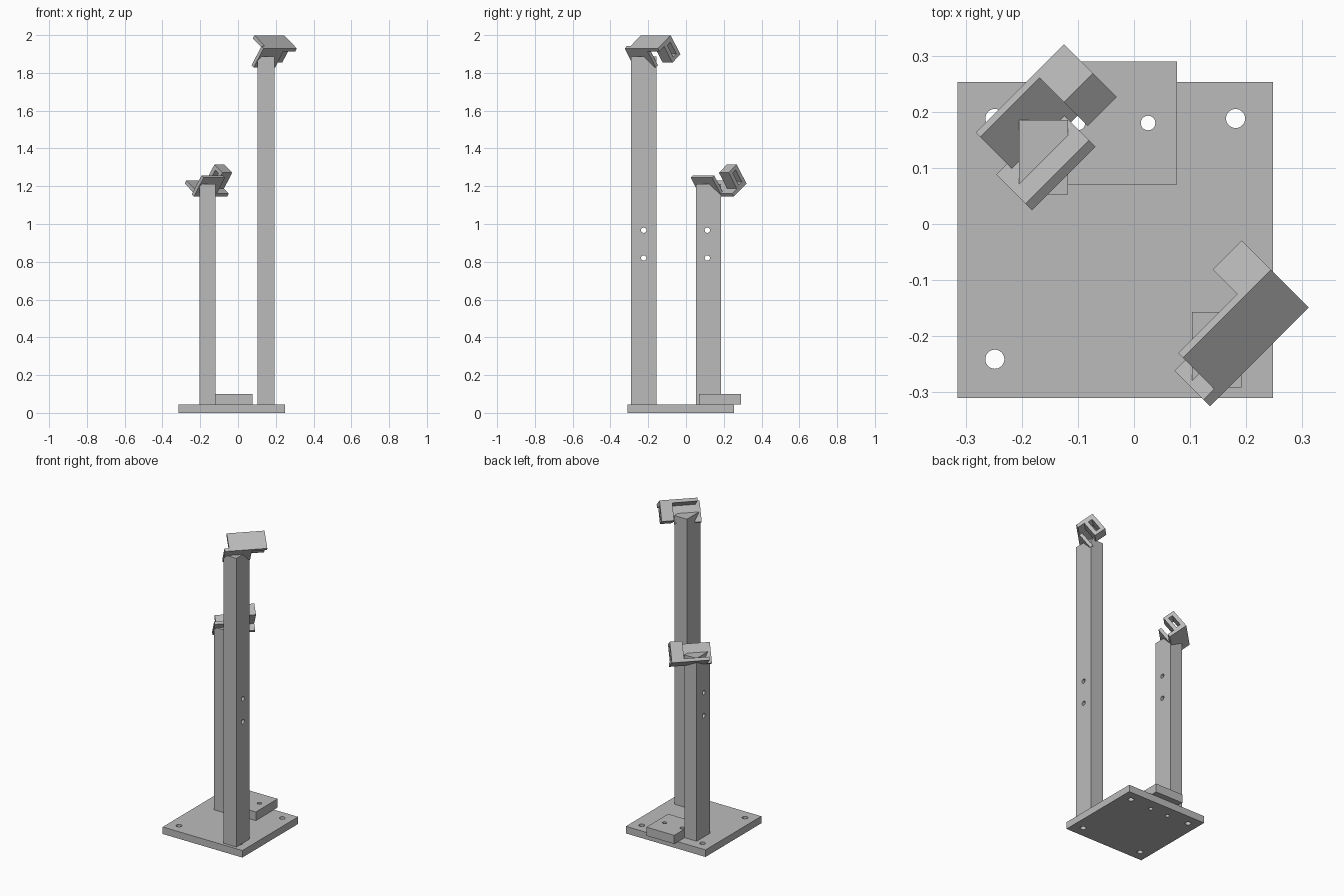
import bpy
import bmesh
from math import pi, sqrt, cos, sin, radians
from mathutils import Matrix, Vector

old = bpy.data.objects.get("Cube")
if old:
    bpy.data.objects.remove(old, do_unlink=True)

grey = bpy.data.materials.new("plain_grey")
grey.use_nodes = True
colour = (0.5, 0.5, 0.5, 1)
grey.diffuse_color = colour
grey.node_tree.nodes["Principled BSDF"].inputs["Base Color"].default_value = colour


def make_object(name, bm):
    bmesh.ops.recalc_face_normals(bm, faces=bm.faces)
    mesh = bpy.data.meshes.new(name)
    bm.to_mesh(mesh)
    bm.free()
    mesh.materials.append(grey)
    obj = bpy.data.objects.new(name, mesh)
    bpy.context.collection.objects.link(obj)
    return obj


def box(name, low, high, frame=Matrix()):
    low, high = Vector(low), Vector(high)
    bm = bmesh.new()
    bmesh.ops.create_cube(bm, size=1)
    place = Matrix.Translation((low + high) / 2) @ Matrix.Diagonal(high - low).to_4x4()
    bmesh.ops.transform(bm, matrix=frame @ place, verts=bm.verts)
    return make_object(name, bm)


def rod(centre, radius, axis="Z"):
    bm = bmesh.new()
    bmesh.ops.create_cone(bm, cap_ends=True, segments=32, radius1=radius,
                          radius2=radius, depth=0.6)
    turn = Matrix.Rotation(pi / 2, 4, "Y") if axis == "X" else Matrix()
    bmesh.ops.transform(bm, matrix=Matrix.Translation(centre) @ turn, verts=bm.verts)
    return make_object("hole_cutter", bm)


def cut(obj, cutter):
    mod = obj.modifiers.new("hole", "BOOLEAN")
    mod.operation = "DIFFERENCE"
    mod.solver = "EXACT"
    mod.object = cutter
    bpy.context.view_layer.objects.active = obj
    bpy.ops.object.modifier_apply(modifier=mod.name)
    bpy.data.objects.remove(cutter, do_unlink=True)


# Base plate with corner holes, and the small block bolted on it
base = box("base_plate", (-0.315, -0.31, 0), (0.248, 0.253, 0.045))
block = box("mounting_block", (-0.12, 0.07, 0.045), (0.077, 0.29, 0.1))
for x in (-0.248, 0.181):
    for y in (-0.241, 0.188):
        cut(base, rod((x, y, 0), 0.017))
for x in (-0.1, 0.025):
    for part in (base, block):
        cut(part, rod((x, 0.18, 0), 0.013))

# Two square posts with cross holes
posts = [box("tall_post", (0.103, -0.291, 0.045), (0.192, -0.157, 1.888)),
         box("short_post", (-0.205, 0.053, 0.045), (-0.118, 0.185, 1.212))]
for post, y in zip(posts, (-0.224, 0.113)):
    for z in (0.82, 0.967):
        cut(post, rod((0, y, z), 0.014, "X"))

# Tilted brackets: long axis runs diagonally, profile slopes down across it
along = Vector((1, 1, 0)) / sqrt(2)
across = Vector((1, -1, 0)) / sqrt(2)
up = Vector((0, 0, 1))
tilt = radians(36)
down_slope = across * cos(tilt) - up * sin(tilt)
normal = across * sin(tilt) + up * cos(tilt)


def bracket(name, u, v, z, side):
    frame = Matrix((along, down_slope, normal * side)).transposed().to_4x4()
    frame.translation = along * u + across * v + up * z
    box(name + "_back_plate", (0, 0, 0), (0.222, 0.118, 0.02), frame)
    box(name + "_flange", (-0.027, 0.098, 0), (0.133, 0.118, 0.125), frame)
    arm = box(name + "_arm", (0.149, 0, 0), (0.222, 0.074, 0.125), frame)
    cut(arm, box("slot_cutter", (0.1, 0.023, 0.028), (0.3, 0.051, 0.105), frame))


bracket("tall_bracket", -0.107, 0.23, 1.999, -1)
bracket("short_bracket", -0.084, -0.315, 1.214, 1)
